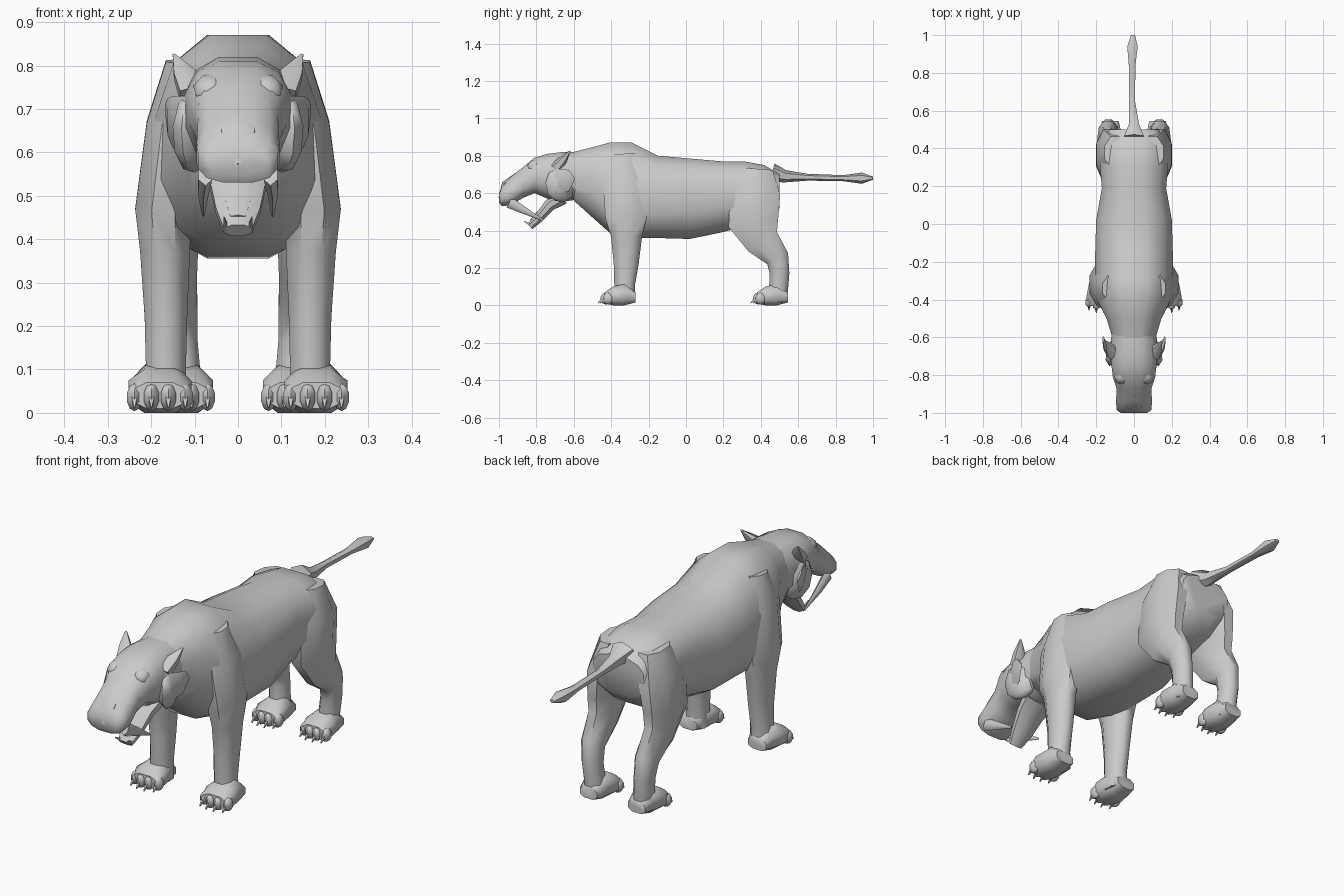
import bpy, bmesh, math
from mathutils import Vector, Matrix, Euler


def finish(name, bm, mirror=False, angle=55):
    bmesh.ops.recalc_face_normals(bm, faces=bm.faces)
    me = bpy.data.meshes.new(name)
    bm.to_mesh(me)
    bm.free()
    for p in me.polygons:
        p.use_smooth = True
    me.set_sharp_from_angle(angle=math.radians(angle))
    ob = bpy.data.objects.new(name, me)
    bpy.context.collection.objects.link(ob)
    if mirror:
        ob.modifiers.new("mirror", 'MIRROR').use_mirror_merge = False
    return ob


def skin(name, rings, mirror=False):
    # bridge consecutive rings and cap both ends
    bm = bmesh.new()
    vs = [[bm.verts.new(p) for p in r] for r in rings]
    n = len(vs[0])
    for a, b in zip(vs, vs[1:]):
        for i in range(n):
            j = (i + 1) % n
            bm.faces.new((a[i], a[j], b[j], b[i]))
    bm.faces.new(vs[0])
    bm.faces.new(vs[-1])
    return finish(name, bm, mirror)


def power(v, e):
    return math.copysign(abs(v) ** e, v)


def body_loft(name, secs, sides=12, cx=0, e=0.8, mirror=False):
    # each section: y, bottom z, top z, half width, z of widest point
    rings = []
    for y, zb, zt, w, zw in secs:
        ring = []
        for i in range(sides):
            t = 2 * math.pi * (i + 0.5) / sides
            s = power(math.sin(t), e) / power(math.sin(math.pi * (0.5 - (0.5 if sides % 4 == 0 else 0) * 2 / sides)), e)
            ring.append((cx + w * power(math.cos(t), e) * 1.03, y, zw + s * ((zt - zw) if s > 0 else (zw - zb))))
        rings.append(ring)
    return skin(name, rings, mirror)


def limb(name, pts, sides=8, mirror=False):
    # each point: x, y, z, lateral radius, radius in the side plane
    c = [Vector(p[:3]) for p in pts]
    rings = []
    for i, p in enumerate(pts):
        t = c[min(i + 1, len(c) - 1)] - c[max(i - 1, 0)]
        t.x = 0
        n = t.normalized().cross(Vector((1, 0, 0)))
        rings.append([c[i] + Vector((p[3] * math.cos(a), 0, 0)) + n * (p[4] * math.sin(a))
                      for a in [2 * math.pi * (k + 0.5) / sides for k in range(sides)]])
    return skin(name, rings, mirror)


def blob(name, loc, rad, rot=(0, 0, 0), mirror=False, seg=8):
    bm = bmesh.new()
    m = Matrix.LocRotScale(Vector(loc), Euler(rot), Vector(rad))
    bmesh.ops.create_uvsphere(bm, u_segments=seg, v_segments=5, radius=1, matrix=m)
    return finish(name, bm, mirror)


# trunk with high shoulders, tucked belly and rounded rump
body_loft("torso", [
    (-0.60, 0.56, 0.82, 0.115, 0.68),
    (-0.50, 0.47, 0.845, 0.145, 0.66),
    (-0.41, 0.39, 0.87, 0.19, 0.58),
    (-0.29, 0.36, 0.87, 0.205, 0.54),
    (-0.15, 0.36, 0.80, 0.205, 0.56),
    (0.02, 0.355, 0.785, 0.20, 0.57),
    (0.19, 0.39, 0.77, 0.17, 0.59),
    (0.31, 0.42, 0.77, 0.18, 0.60),
    (0.42, 0.45, 0.75, 0.18, 0.60),
    (0.50, 0.52, 0.70, 0.13, 0.62)])

# tail with a tufted end
limb("tail", [(0, 0.46, 0.71, 0.06, 0.05), (0, 0.53, 0.69, 0.03, 0.033),
              (-0.01, 0.65, 0.685, 0.018, 0.018), (-0.01, 0.84, 0.68, 0.02, 0.016),
              (-0.008, 0.94, 0.68, 0.032, 0.03), (-0.005, 1.0, 0.68, 0.012, 0.008)], 6)

# front legs including the shoulder muscle
limb("front_leg", [(0.12, -0.34, 0.81, 0.05, 0.07), (0.15, -0.33, 0.67, 0.065, 0.125),
                   (0.172, -0.32, 0.47, 0.07, 0.12), (0.168, -0.318, 0.37, 0.062, 0.09),
                   (0.166, -0.32, 0.22, 0.053, 0.072), (0.166, -0.328, 0.11, 0.05, 0.06),
                   (0.17, -0.325, 0.02, 0.055, 0.055)], mirror=True)

# hind legs: thigh, hock and shank
limb("hind_leg", [(0.10, 0.38, 0.73, 0.06, 0.09), (0.135, 0.37, 0.60, 0.07, 0.145),
                  (0.145, 0.36, 0.44, 0.06, 0.145), (0.145, 0.41, 0.34, 0.055, 0.10),
                  (0.14, 0.49, 0.25, 0.05, 0.068), (0.135, 0.50, 0.17, 0.045, 0.057),
                  (0.128, 0.495, 0.09, 0.045, 0.055), (0.125, 0.49, 0.02, 0.05, 0.05)], mirror=True)

# paws with toes and claws
for name, cx, y0, w in (("front", 0.18, -0.27, 0.075), ("hind", 0.125, 0.545, 0.07)):
    body_loft(name + "_paw", [(y0, 0.015, 0.07, w * 0.65, 0.04), (y0 - 0.06, 0.0, 0.115, w * 0.85, 0.05),
                              (y0 - 0.12, 0.0, 0.10, w, 0.05), (y0 - 0.165, 0.01, 0.07, w * 0.85, 0.04)],
              8, cx, mirror=True)
    for k in range(4):
        u = (k - 1.5) / 1.5
        x, y = cx + u * w * 0.78, y0 - 0.165 + 0.02 * abs(u)
        blob(name + "_toe", (x, y, 0.036), (0.021, 0.03, 0.032), mirror=True, seg=6)
        limb(name + "_claw", [(x, y - 0.015, 0.035, 0.01, 0.012), (x, y - 0.042, 0.012, 0.002, 0.003)], 4, True)

# skull and blunt muzzle
body_loft("head", [
    (-0.54, 0.57, 0.82, 0.115, 0.68),
    (-0.66, 0.555, 0.82, 0.125, 0.68),
    (-0.74, 0.57, 0.81, 0.12, 0.70),
    (-0.81, 0.60, 0.79, 0.112, 0.70),
    (-0.87, 0.575, 0.74, 0.092, 0.65),
    (-0.94, 0.535, 0.685, 0.095, 0.59),
    (-0.985, 0.53, 0.635, 0.092, 0.58),
    (-1.0, 0.55, 0.60, 0.07, 0.58)])
blob("brow", (0.065, -0.81, 0.745), (0.04, 0.045, 0.032), (0.6, 0, 0.2), True)
blob("eye", (0.075, -0.845, 0.705), (0.02, 0.02, 0.018), mirror=True, seg=6)
limb("nose", [(0, -0.90, 0.69, 0.035, 0.022), (0, -0.965, 0.645, 0.045, 0.022),
              (0, -0.992, 0.57, 0.018, 0.012)], 6)

# cheek ruff and pointed ears
blob("cheek", (0.105, -0.67, 0.645), (0.042, 0.085, 0.095), (0.25, 0, 0.3), True)
limb("cheek_tuft", [(0.115, -0.71, 0.66, 0.025, 0.07), (0.15, -0.65, 0.67, 0.014, 0.065),
                    (0.163, -0.61, 0.70, 0.005, 0.03)], 6, True)
limb("ear", [(0.09, -0.70, 0.73, 0.05, 0.035), (0.118, -0.66, 0.775, 0.034, 0.024),
             (0.147, -0.62, 0.825, 0.004, 0.004)], 6, True)

# open lower jaw, tongue and swept-back long fangs
limb("lower_jaw", [(0, -0.66, 0.58, 0.09, 0.045), (0, -0.73, 0.535, 0.072, 0.035),
                   (0, -0.79, 0.465, 0.055, 0.027), (0, -0.835, 0.42, 0.035, 0.02)], 8)
limb("tongue", [(0, -0.72, 0.565, 0.04, 0.012), (0, -0.79, 0.49, 0.035, 0.012),
                (0, -0.83, 0.45, 0.02, 0.008)], 6)
limb("fang", [(0.075, -0.945, 0.55, 0.018, 0.03), (0.08, -0.87, 0.51, 0.014, 0.02),
              (0.08, -0.765, 0.455, 0.003, 0.004)], 6, True)
limb("lower_tooth", [(0.028, -0.825, 0.425, 0.008, 0.01), (0.032, -0.865, 0.45, 0.002, 0.003)], 4, True)
